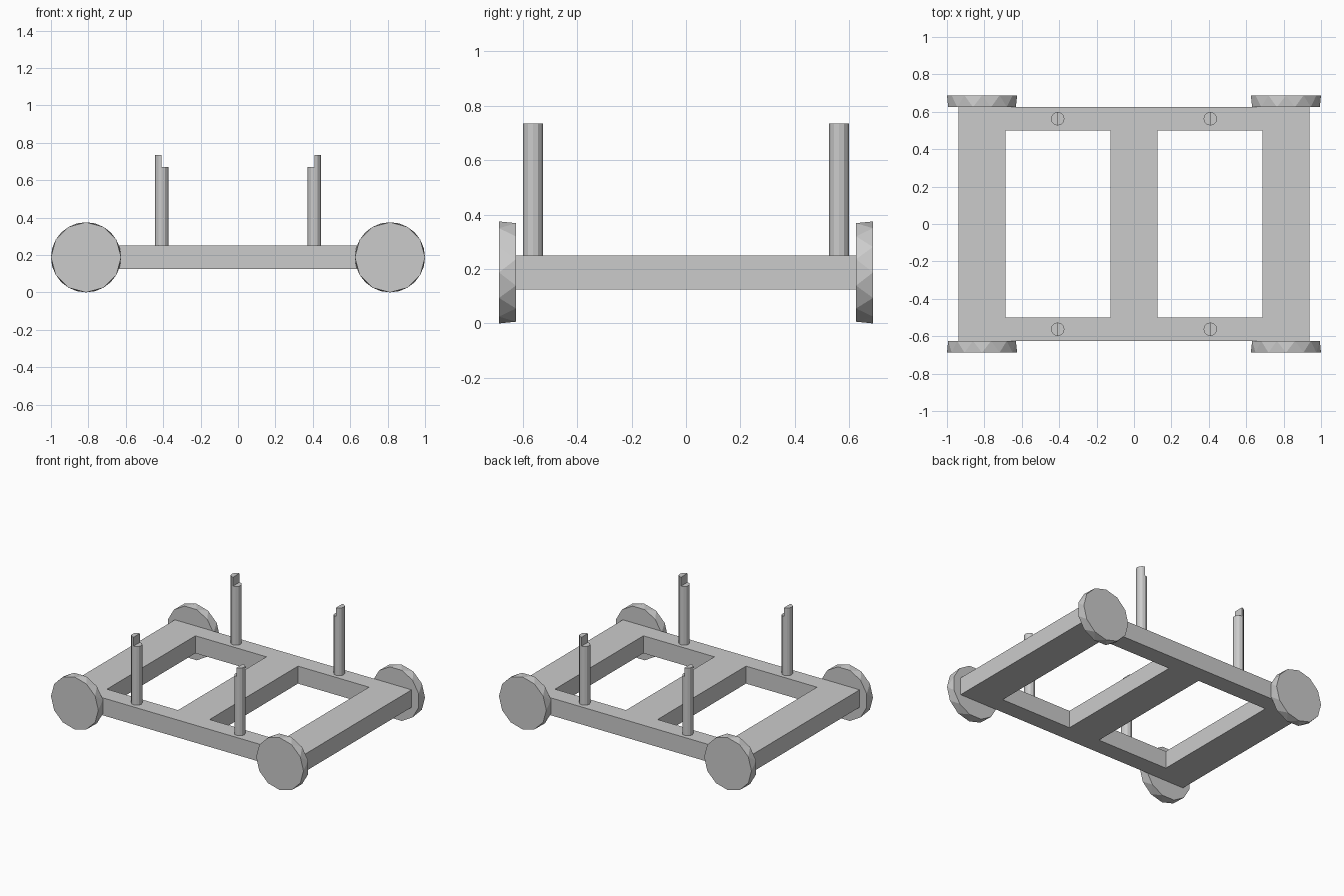
import bpy, bmesh
from math import cos, sin, tau

cube = bpy.data.objects.get("Cube")
if cube:
    bpy.data.objects.remove(cube, do_unlink=True)

# Single grey finish
grey = bpy.data.materials.new("plain_grey")
grey.use_nodes = True
colour = (0.6, 0.6, 0.6, 1)
grey.diffuse_color = colour
grey.node_tree.nodes["Principled BSDF"].inputs["Base Color"].default_value = colour


def finish(name, bm, location=(0, 0, 0)):
    bmesh.ops.recalc_face_normals(bm, faces=bm.faces)
    mesh = bpy.data.meshes.new(name)
    bm.to_mesh(mesh)
    bm.free()
    mesh.materials.append(grey)
    obj = bpy.data.objects.new(name, mesh)
    obj.location = location
    bpy.context.collection.objects.link(obj)
    return obj


def raise_faces(bm, faces, height):
    result = bmesh.ops.extrude_face_region(bm, geom=faces)["geom"]
    verts = [g for g in result if isinstance(g, bmesh.types.BMVert)]
    bmesh.ops.translate(bm, verts=verts, vec=(0, 0, height))
    return [g for g in result if isinstance(g, bmesh.types.BMFace)]


# Frame: a grid of cells with two openings, given thickness
def build_frame():
    xs = [-0.9375, -0.6875, -0.125, 0.125, 0.6875, 0.9375]
    ys = [-0.625, -0.5, 0.5, 0.625]
    bm = bmesh.new()
    grid = [[bm.verts.new((x, y, 0.125)) for y in ys] for x in xs]
    for i in range(len(xs) - 1):
        for j in range(len(ys) - 1):
            if j == 1 and i in (1, 3):
                continue
            bm.faces.new((grid[i][j], grid[i + 1][j],
                          grid[i + 1][j + 1], grid[i][j + 1]))
    raise_faces(bm, bm.faces[:], 0.125)
    finish("frame", bm)


# Wheel: two twelve-sided rims, twisted against each other
def build_wheel(name, sx, sy):
    radius, sides = 0.1875, 12
    bm = bmesh.new()
    for y, twist in ((0.0625, 0), (0, 0.5)):
        for k in range(sides):
            a = tau * (k + twist) / sides
            bm.verts.new((radius * cos(a), sy * y, radius * sin(a)))
    bmesh.ops.convex_hull(bm, input=bm.verts[:])
    bmesh.ops.dissolve_limit(bm, angle_limit=0.01, verts=bm.verts[:], edges=bm.edges[:])
    finish(name, bm, (sx * 0.8125, sy * 0.625, radius))


# Post: round bar whose outer half rises above the inner half
def build_post(name, sx, sy):
    radius, sides = 0.036, 12
    bm = bmesh.new()
    ring = [bm.verts.new((radius * cos(tau * k / sides),
                          radius * sin(tau * k / sides), 0)) for k in range(sides)]
    base = bm.faces.new(ring)
    top = raise_faces(bm, [base], 0.42)[0]
    ends = sorted(top.verts, key=lambda v: v.co.y)
    bmesh.utils.face_split(top, ends[0], ends[-1])
    outer = [f for f in bm.faces if f.calc_center_median().x * sx > 0.005
             and all(v.co.z > 0.4 for v in f.verts)]
    raise_faces(bm, outer, 0.064)
    finish(name, bm, (sx * 0.408, sy * 0.5625, 0.25))


build_frame()
for side, sx in (("left", 1), ("right", -1)):
    for end, sy in (("front", -1), ("back", 1)):
        build_wheel(f"{end}_{side}_wheel", sx, sy)
        build_post(f"{end}_{side}_post", sx, sy)
